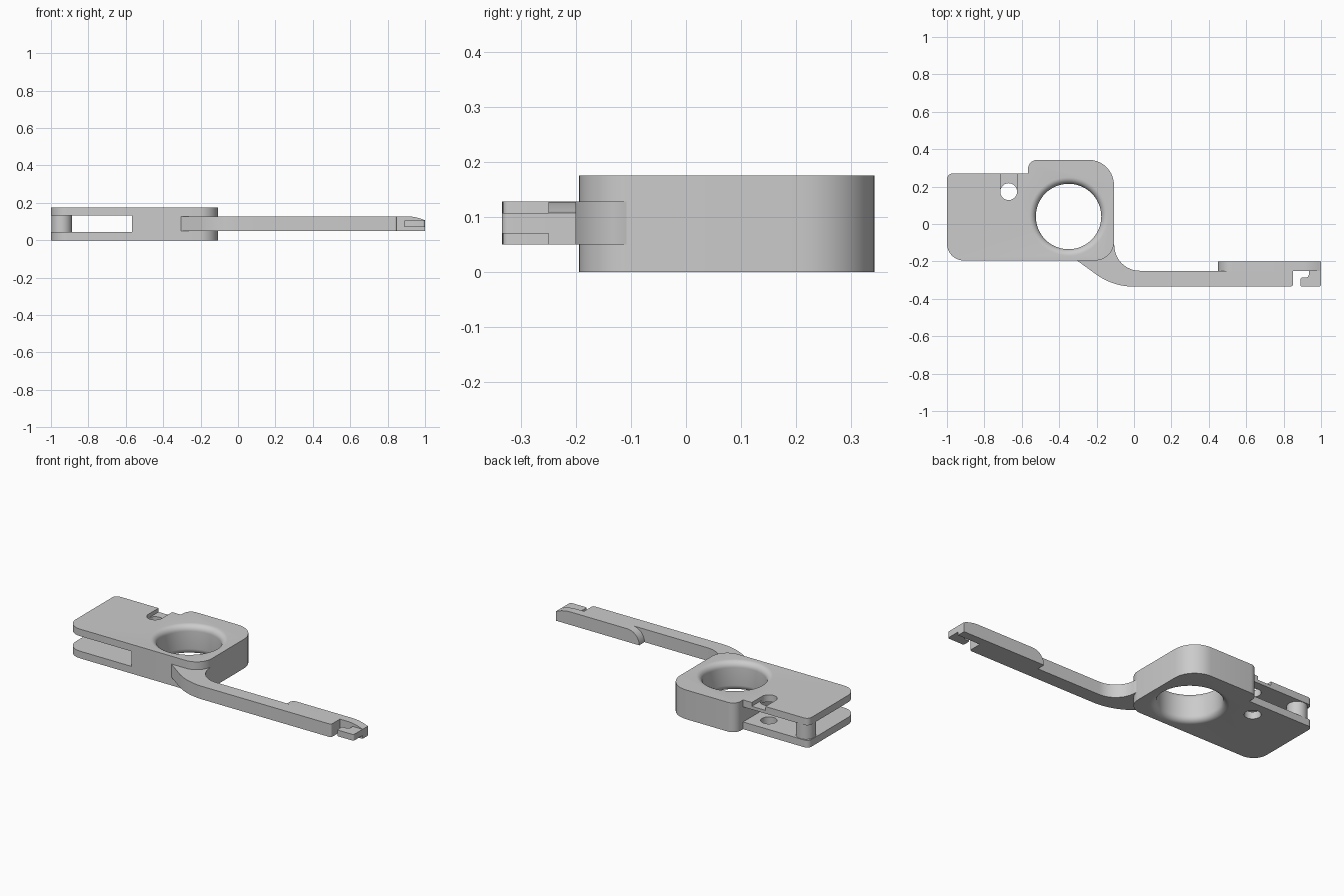
import bpy, bmesh, math
from mathutils import Vector

cube = bpy.data.objects.get("Cube")
if cube:
    bpy.data.objects.remove(cube, do_unlink=True)

grey = bpy.data.materials.new("plain grey")
grey.use_nodes = True
COLOUR = (0.6, 0.6, 0.6, 1)
grey.diffuse_color = COLOUR
grey.node_tree.nodes["Principled BSDF"].inputs["Base Color"].default_value = COLOUR


def arc(cx, cy, r, start, end, steps=12):
    angles = [math.radians(start + (end - start) * i / steps) for i in range(steps + 1)]
    return [(cx + r * math.cos(a), cy + r * math.sin(a)) for a in angles]


def rounded(corners, steps=10):
    """Polygon from (x, y, radius) corners, each blended with a tangent arc."""
    out = []
    for i, (x, y, r) in enumerate(corners):
        p = Vector((x, y))
        if r == 0:
            out.append((x, y))
            continue
        before = (Vector(corners[i - 1][:2]) - p).normalized()
        after = (Vector(corners[(i + 1) % len(corners)][:2]) - p).normalized()
        half = before.angle(after) / 2
        centre = p + (before + after).normalized() * (r / math.sin(half))
        first = p + before * (r / math.tan(half)) - centre
        last = p + after * (r / math.tan(half)) - centre
        sweep = first.angle_signed(last)
        a0 = math.atan2(first.y, first.x)
        for k in range(steps + 1):
            a = a0 - sweep * k / steps
            out.append((centre.x + r * math.cos(a), centre.y + r * math.sin(a)))
    return out


def finish(name, bm):
    bmesh.ops.recalc_face_normals(bm, faces=bm.faces)
    mesh = bpy.data.meshes.new(name)
    bm.to_mesh(mesh)
    bm.free()
    mesh.materials.append(grey)
    obj = bpy.data.objects.new(name, mesh)
    bpy.context.collection.objects.link(obj)
    return obj


def loft(name, loops):
    """Solid through matching closed loops of 3D points."""
    bm = bmesh.new()
    rings = [[bm.verts.new(p) for p in loop] for loop in loops]
    n = len(rings[0])
    for low, high in zip(rings, rings[1:]):
        for i in range(n):
            j = (i + 1) % n
            bm.faces.new((low[i], low[j], high[j], high[i]))
    bm.faces.new(rings[0])
    bm.faces.new(rings[-1])
    return finish(name, bm)


def plate(name, outline, low, high):
    return loft(name, [[(x, y, z) for x, y in outline] for z in (low, high)])


def lathe(name, x, y, profile, steps=64):
    return loft(name, [[(px, py, z) for px, py in arc(x, y, r, 0, 360, steps)[:-1]]
                       for r, z in profile])


def box(name, x0, x1, y0, y1, low, high):
    return plate(name, [(x0, y0), (x1, y0), (x1, y1), (x0, y1)], low, high)


def cut(target, cutter):
    cutter.hide_render = True
    mod = target.modifiers.new("cut", "BOOLEAN")
    mod.operation = "DIFFERENCE"
    mod.solver = "EXACT"
    mod.object = cutter
    bpy.context.view_layer.objects.active = target
    bpy.ops.object.modifier_apply(modifier=mod.name)
    bpy.data.objects.remove(cutter, do_unlink=True)


THICK = 0.175
ARM_LOW, ARM_HIGH = 0.05, 0.128

# Clamp body with rounded corners
body = plate("clamp_body", rounded([
    (-1, -0.195, 0.09), (-0.107, -0.195, 0.1), (-0.107, 0.343, 0.135),
    (-0.567, 0.343, 0.05), (-0.567, 0.27, 0), (-1, 0.27, 0.03)]), 0, THICK)

# Fork slot, main bore with filleted rims, small hole and its shallow notch
cut(body, box("slot_cutter", -1.1, -0.567, -0.4, 0.5, 0.043, 0.133))
FILLET, BORE = 0.035, 0.175
rim = arc(BORE + FILLET, FILLET, FILLET, 270, 180, 8)
profile = [(BORE + FILLET, -0.03)] + rim
profile += [(r, THICK - z) for r, z in reversed(profile)]
cut(body, lathe("bore_cutter", -0.35, 0.04, profile))
cut(body, lathe("hole_cutter", -0.67, 0.173, [(0.045, -0.05), (0.045, 0.25)], 32))
cut(body, box("notch_cutter", -0.715, -0.625, 0.173, 0.4, 0.152, 0.25))

# Spacer pillar between the fork plates
pillar = lathe("spacer_pillar", -0.943, 0.212, [(0.055, 0.04), (0.055, 0.136)], 32)

# Arm sweeping out of the body into a straight bar
outline = [(-0.13, -0.06), (-0.28, -0.185), (-0.305, -0.195)]
outline += arc(0, 0.01, 0.345, 234.5, 270)
outline += rounded([(0.85, -0.335, 0.012), (0.85, -0.25, 0), (0.03, -0.25, 0)], 4)
outline += arc(0.03, -0.115, 0.135, 270, 180)[1:]
arm = plate("arm", outline, ARM_LOW, ARM_HIGH)

# Rear pad along the arm, rounded off at both ends
height = ARM_HIGH - ARM_LOW
side = [(1, ARM_LOW), (1, 0.107)]
side += arc(0.9, -0.116, 0.244, 66, 90, 8)
side += arc(0.45 + height, ARM_LOW, height, 90, 180)
pad = loft("arm_pad", [[(x, y, z) for x, z in side] for y in (-0.25, -0.2)])

# Hooked catch at the tip
hook = plate("tip_hook", rounded([
    (0.935, -0.25, 0), (0.935, -0.287, 0.018), (0.89, -0.287, 0.008),
    (0.89, -0.335, 0.008), (1, -0.335, 0.012), (1, -0.25, 0)], 6), 0.07, 0.107)

# Smooth curved walls, keep hard edges
bpy.ops.object.select_all(action="DESELECT")
for obj in (body, pillar, arm, pad, hook):
    obj.select_set(True)
bpy.context.view_layer.objects.active = body
bpy.ops.object.shade_smooth_by_angle(angle=math.radians(30))
